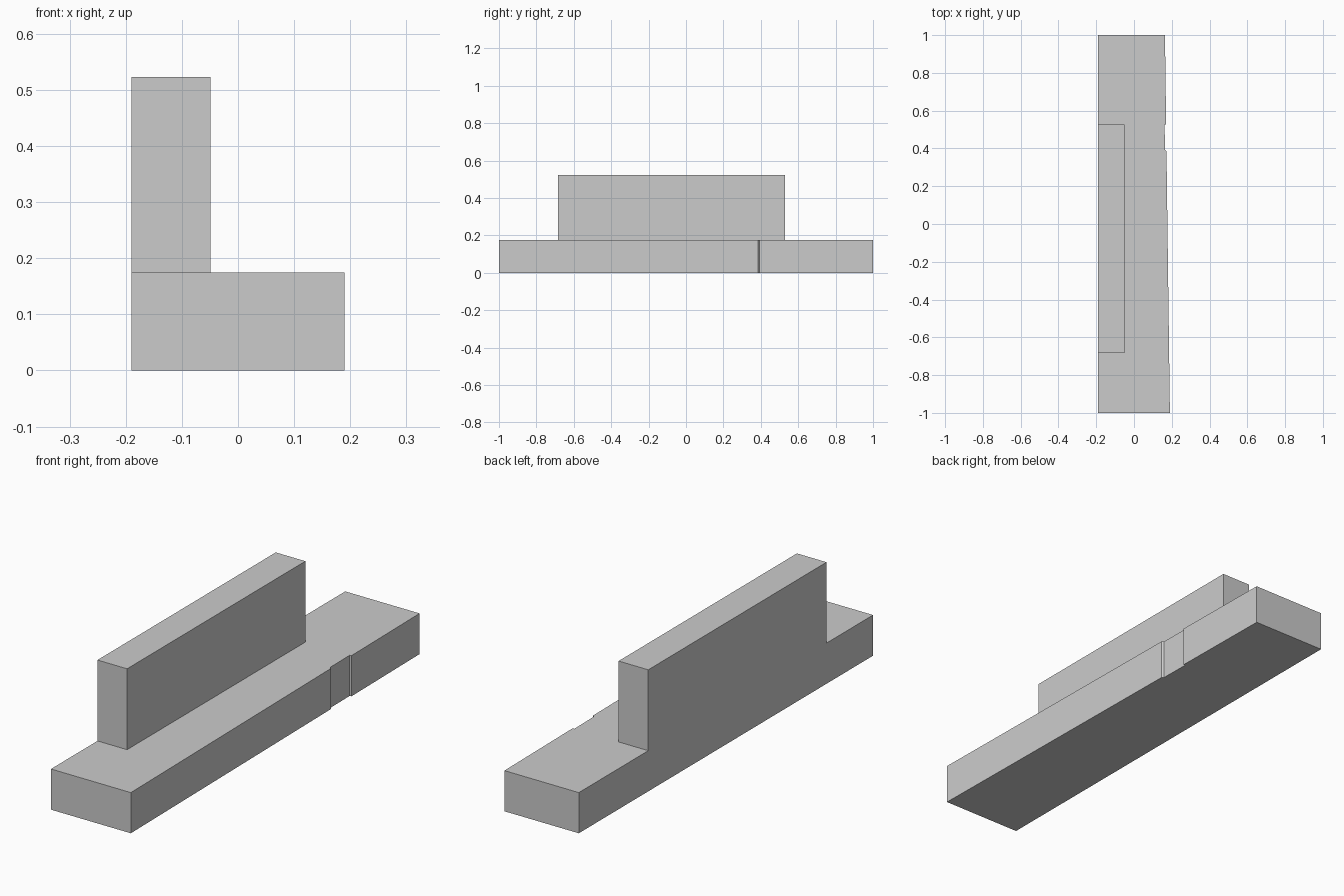
import bpy
import bmesh

cube = bpy.data.objects.get("Cube")
if cube:
    bpy.data.objects.remove(cube, do_unlink=True)

# Single plain grey
grey = bpy.data.materials.new("plain_grey")
grey.use_nodes = True
colour = (0.6, 0.6, 0.6, 1)
grey.diffuse_color = colour
grey.node_tree.nodes["Principled BSDF"].inputs["Base Color"].default_value = colour


def extrude_plan(name, plan, bottom, top):
    """Raise a plan outline into a flat-sided solid."""
    bm = bmesh.new()
    face = bm.faces.new([bm.verts.new((x, y, bottom)) for x, y in plan])
    raised = bmesh.ops.extrude_face_region(bm, geom=[face])["geom"]
    verts = [v for v in raised if isinstance(v, bmesh.types.BMVert)]
    bmesh.ops.translate(bm, verts=verts, vec=(0, 0, top - bottom))
    bmesh.ops.recalc_face_normals(bm, faces=bm.faces)
    mesh = bpy.data.meshes.new(name)
    bm.to_mesh(mesh)
    bm.free()
    mesh.materials.append(grey)
    obj = bpy.data.objects.new(name, mesh)
    bpy.context.collection.objects.link(obj)
    return obj


LEFT, STEP = -0.19, 0.175

# Long low base with a slightly tapering side and a shallow recess in it
extrude_plan("base_block", [
    (LEFT, -1), (0.19, -1), (0.172, 0.385), (0.164, 0.392),
    (0.162, 0.528), (0.17, 0.528), (0.164, 1), (LEFT, 1),
], 0, STEP)

# Tall narrow block flush with the straight side
extrude_plan("upper_block", [
    (LEFT, -0.684), (-0.049, -0.684), (-0.049, 0.528), (LEFT, 0.528),
], STEP, 0.523)
